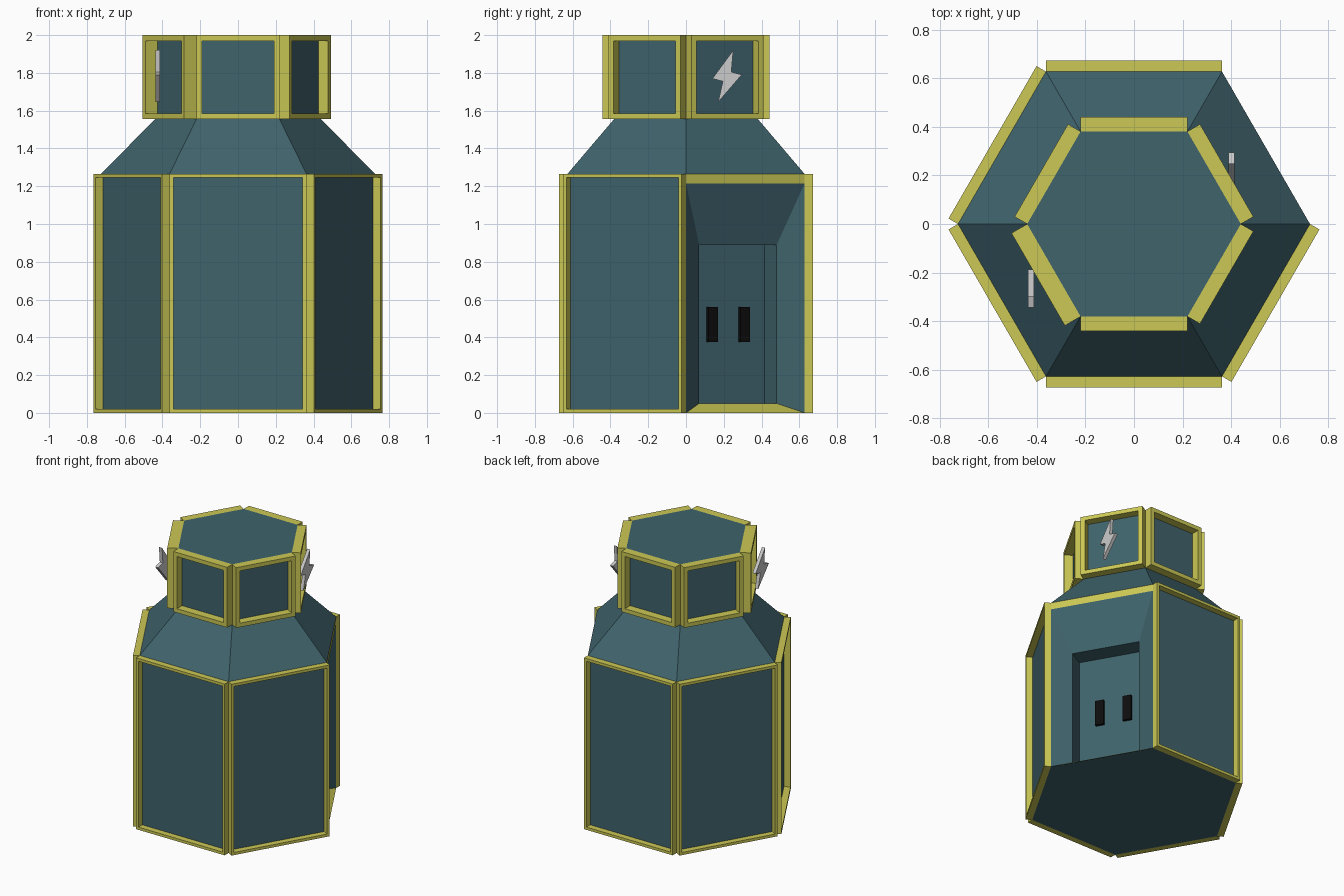
import bpy, bmesh
from math import sin, cos, radians, sqrt
from mathutils import Vector

if "Cube" in bpy.data.objects:
    bpy.data.objects.remove(bpy.data.objects["Cube"])


def material(name, rgb):
    m = bpy.data.materials.new(name)
    m.diffuse_color = (*rgb, 1)
    m.use_nodes = True
    m.node_tree.nodes["Principled BSDF"].inputs["Base Color"].default_value = m.diffuse_color
    return m


TEAL = material("teal", (0.05, 0.125, 0.15))
YELLOW = material("yellow", (0.6, 0.58, 0.09))
BLACK = material("black", (0.004, 0.004, 0.004))

R_BODY, R_HEAD = 0.725, 0.44
Z_BODY, Z_NECK, Z_TOP = 1.265, 1.555, 2.0
APO = sqrt(3) / 2
DOOR = 30  # angle of the side that holds the doorway


def on_side(ang, a, t, z):
    """Point at distance a out from the axis and t along the side facing ang."""
    c, s = cos(radians(ang)), sin(radians(ang))
    return Vector((a * c - t * s, a * s + t * c, z))


def rect(ang, a, w, z0, z1):
    return [on_side(ang, a, t, z) for t, z in ((-w, z0), (w, z0), (w, z1), (-w, z1))]


def bridge(bm, lo, hi, mats=(0, 0, 0, 0)):
    n = len(lo)
    for i in range(n):
        j = (i + 1) % n
        f = bm.faces.new((lo[i], lo[j], hi[j], hi[i]))
        f.material_index = mats[i % len(mats)]


def finish(bm, name, *mats):
    bmesh.ops.remove_doubles(bm, verts=bm.verts, dist=1e-4)
    bmesh.ops.recalc_face_normals(bm, faces=bm.faces)
    me = bpy.data.meshes.new(name)
    bm.to_mesh(me)
    bm.free()
    for m in mats:
        me.materials.append(m)
    ob = bpy.data.objects.new(name, me)
    bpy.context.collection.objects.link(ob)
    return ob


def ring(bm, pts):
    return [bm.verts.new(p) for p in pts]


# Hexagonal body, sloped shoulder and head, with one side left open for the doorway
bm = bmesh.new()
levels = [ring(bm, [(r * cos(radians(60 * k)), r * sin(radians(60 * k)), z) for k in range(6)])
          for r, z in ((R_BODY, 0), (R_BODY, Z_BODY), (R_HEAD, Z_NECK), (R_HEAD, Z_TOP))]
for lo, hi in zip(levels, levels[1:]):
    bridge(bm, lo, hi)
bm.faces.ensure_lookup_table()
bmesh.ops.delete(bm, geom=[bm.faces[0]], context='FACES_ONLY')
bm.faces.new(levels[0])
bm.faces.new(levels[3])

# Doorway: yellow lintel and sill, splayed surround, then straight recess
z_lintel = 1.215
a = R_BODY * APO
lintel = ring(bm, rect(DOOR, a, R_BODY / 2, z_lintel, Z_BODY))
bm.faces.new(lintel).material_index = 1
mouth = ring(bm, rect(DOOR, a, R_BODY / 2, 0, z_lintel))
surround = ring(bm, rect(DOOR, 0.55, 0.237, 0.05, 0.89))
back = ring(bm, rect(DOOR, 0.42, 0.237, 0.05, 0.89))
bridge(bm, mouth, surround, (1, 0, 0, 0))
bridge(bm, surround, back)
bm.faces.new(back)
finish(bm, "booth_shell", TEAL, YELLOW)


def frame(name, ang, r, depth, bar, z0, z1):
    """Rectangular border standing out from one side."""
    bm = bmesh.new()
    a = r * APO
    loops = [ring(bm, rect(ang, d, r / 2 - b, z0 + b, z1 - b))
             for d, b in ((a, 0), (a + depth, 0), (a + depth, bar), (a, bar))]
    for i in range(4):
        bridge(bm, loops[i], loops[(i + 1) % 4])
    finish(bm, name, YELLOW)


# Yellow frames on the body and head sides
for ang in range(30, 390, 60):
    if ang != DOOR:
        frame(f"body_frame_{ang}", ang, R_BODY, 0.045, 0.02, 0, Z_BODY)
    frame(f"head_frame_{ang}", ang, R_HEAD, 0.075 if ang == 210 else 0.06, 0.03, Z_NECK, Z_TOP)

# Black door handles
for side, t in (("left", -0.088), ("right", 0.108)):
    bm = bmesh.new()
    w = 0.03
    loops = [ring(bm, [p + on_side(DOOR, 0, t, 0) for p in rect(DOOR, d, w, 0.375, 0.56)])
             for d in (0.415, 0.44)]
    bridge(bm, *loops)
    for l in loops:
        bm.faces.new(l)
    finish(bm, f"door_handle_{side}", BLACK)

# Lightning bolts on two opposite head sides
BOLT = [(0.25, 1.92), (0.14, 1.77), (0.195, 1.755), (0.17, 1.645), (0.295, 1.79), (0.24, 1.805)]
for side, s, x0, dy in (("right", 1, 0.39, 0), ("left", -1, 0.412, 0.048)):
    bm = bmesh.new()
    loops = [ring(bm, [(s * x, s * (y + dy), z) for y, z in BOLT]) for x in (x0, x0 + 0.025)]
    bridge(bm, *loops)
    for l in loops:
        bm.faces.new(l)
    finish(bm, f"bolt_{side}")
